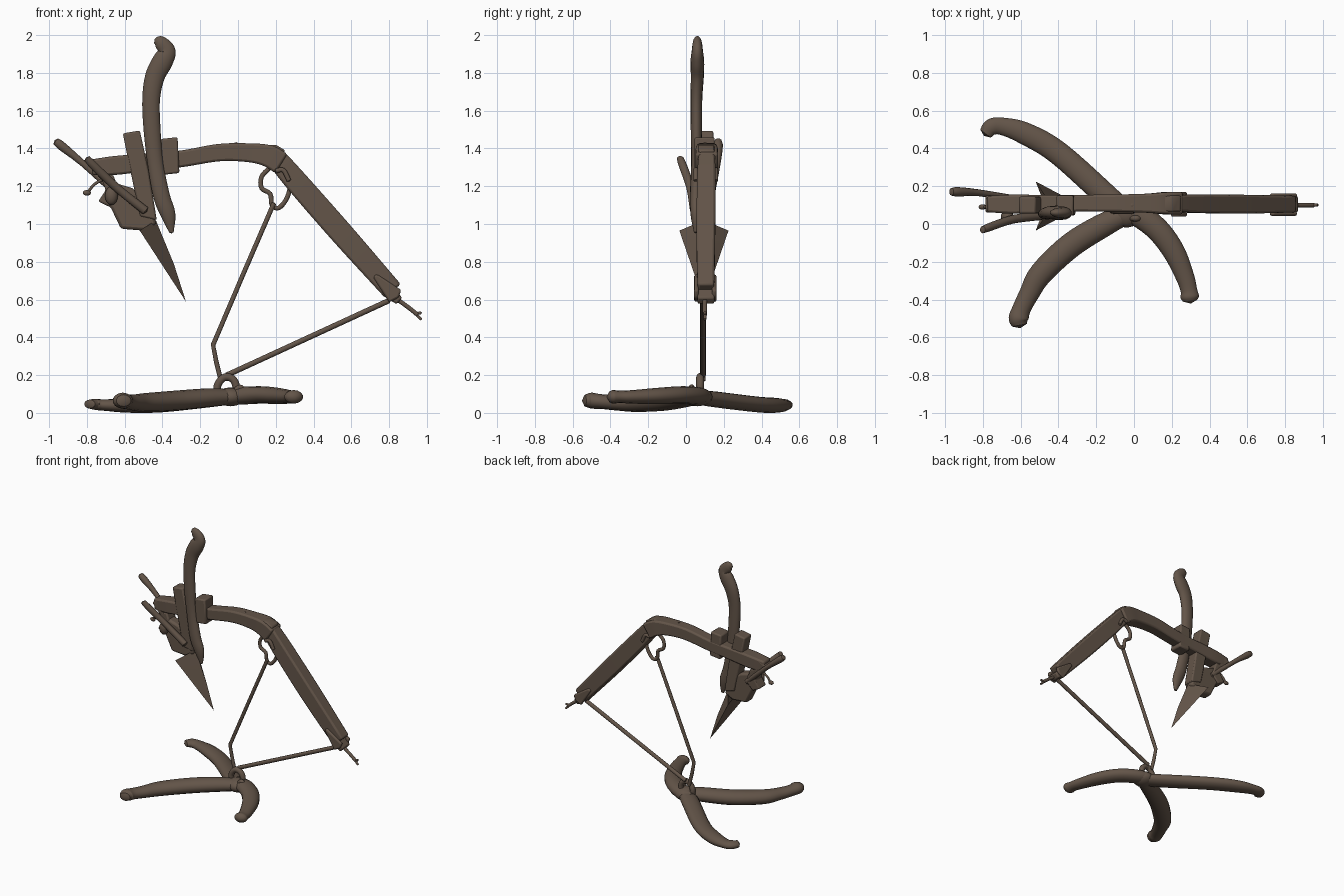
import bpy, bmesh, math
from mathutils import Vector

cube = bpy.data.objects.get("Cube")
if cube:
    bpy.data.objects.remove(cube)

wood = bpy.data.materials.new("weathered_brown")
wood.use_nodes = True
COLOR = (0.125, 0.09, 0.066, 1)
wood.diffuse_color = COLOR
wood.node_tree.nodes["Principled BSDF"].inputs["Base Color"].default_value = COLOR

Y, Z = Vector((0, 1, 0)), Vector((0, 0, 1))


def finish(name, bm, bevel=0):
    bmesh.ops.recalc_face_normals(bm, faces=bm.faces)
    mesh = bpy.data.meshes.new(name)
    bm.to_mesh(mesh)
    bm.free()
    mesh.materials.append(wood)
    mesh.shade_smooth()
    mesh.set_sharp_from_angle(angle=math.radians(40))
    obj = bpy.data.objects.new(name, mesh)
    bpy.context.collection.objects.link(obj)
    if bevel:
        mod = obj.modifiers.new("soft_edges", "BEVEL")
        mod.width, mod.segments = bevel, 2


def spline(pts, steps):
    """Catmull-Rom through vectors of any length."""
    pts = [Vector(p) for p in pts]
    ext = [2 * pts[0] - pts[1]] + pts + [2 * pts[-1] - pts[-2]]
    out = []
    for a, b, c, d in zip(ext, ext[1:], ext[2:], ext[3:]):
        for i in range(steps):
            t = i / steps
            out.append(0.5 * (2 * b + (c - a) * t + (2 * a - 5 * b + 4 * c - d) * t * t
                              + (3 * b - a - 3 * c + d) * t ** 3))
    return out + [pts[-1]]


def sweep(name, pts, side, flat=1.0, n=14, steps=5, bevel=0):
    """Sweep a section along (x, y, z, half_width) points; side is the flattened axis."""
    path = spline(pts, steps)
    bm = bmesh.new()
    rings = []
    for i, p in enumerate(path):
        ahead, behind = path[min(i + 1, len(path) - 1)], path[max(i - 1, 0)]
        u = side.cross(Vector(ahead[:3]) - Vector(behind[:3])).normalized()
        w = p[3] * (math.sqrt(2) if n == 4 else 1)
        angles = [math.tau * (k + 0.5) / n for k in range(n)]
        rings.append([bm.verts.new(Vector(p[:3]) + u * math.cos(a) * w
                                   + side * math.sin(a) * w * flat) for a in angles])
    for a, b in zip(rings, rings[1:]):
        for k in range(n):
            bm.faces.new((a[k], a[(k + 1) % n], b[(k + 1) % n], b[k]))
    # Square bars get flat ends, round ones a blunt dome
    for ring, end, inner in ((rings[0], path[0], path[1]), (rings[-1], path[-1], path[-2])):
        if n == 4:
            bm.faces.new(ring)
            continue
        out = (Vector(end[:3]) - Vector(inner[:3])).normalized()
        pole = bm.verts.new(Vector(end[:3]) + out * end[3] * 0.4)
        for k in range(n):
            bm.faces.new((ring[k], ring[(k + 1) % n], pole))
    finish(name, bm, bevel)


def cord(name, pts, r, y=0.09, steps=1):
    """Round rod through (x, z) points in one upright plane."""
    sweep(name, [(x, y, z, r) for x, z in pts], Y, n=10, steps=steps)


def slab(name, outline, y0, y1, bevel=0.01):
    """Extrude an (x, z) outline from y0 to y1."""
    bm = bmesh.new()
    face = bm.faces.new([bm.verts.new((x, y0, z)) for x, z in outline])
    ext = bmesh.ops.extrude_face_region(bm, geom=[face])
    bmesh.ops.translate(bm, vec=(0, y1 - y0, 0),
                        verts=[v for v in ext["geom"] if isinstance(v, bmesh.types.BMVert)])
    finish(name, bm, bevel)


def ball(name, loc, r):
    bm = bmesh.new()
    bmesh.ops.create_uvsphere(bm, u_segments=14, v_segments=8, radius=1)
    for v in bm.verts:
        v.co = Vector([c * s for c, s in zip(v.co, r)]) + Vector(loc)
    finish(name, bm)


# Curved horn feet
sweep("back_foot", [(0.0, 0.03, 0.085, .05), (-.12, .125, .075, .064), (-.4, .375, .045, .064),
                    (-.58, .48, .04, .06), (-.7, .517, .041, .047), (-.755, .512, .045, .045),
                    (-.785, .478, .047, .036)], Z, flat=0.65)
sweep("right_foot", [(-.02, .06, .085, .05), (-.15, .0, .08, .064), (-.33, -.11, .065, .068),
                     (-.49, -.26, .055, .064), (-.555, -.37, .055, .054), (-.595, -.45, .06, .05),
                     (-.61, -.5, .065, .054), (-.605, -.535, .065, .04)], Z, flat=0.78)
sweep("left_foot", [(-.12, .09, .085, .05), (0, .06, .09, .064), (.12, -.025, .095, .064),
                    (.21, -.145, .09, .06), (.27, -.28, .085, .05), (.29, -.35, .085, .045),
                    (.295, -.385, .085, .05), (.298, -.405, .085, .04)], Z, flat=0.72)
ball("foot_hub", (-.04, .06, .085), (.08, .08, .05))

# Rings on the hub
cord("hub_ring", [(-.105, .09), (-.11, .14), (-.085, .18), (-.055, .19), (-.025, .175),
                  (-.01, .14), (-.015, .09)], 0.021, 0.075, 4)
cord("hub_loop", [(-.02, .1), (0, .13), (.02, .13), (.04, .09)], 0.016, 0.03, 4)

# Ropes between the hub and the beam
cord("upright_rope", [(.19, 1.11), (.03, .74), (-.132, .36), (-.115, .27), (-.09, .17)], 0.013)
cord("slanted_rope", [(-.06, .2), (-.03, .213), (.8, .595)], 0.015)
cord("hanging_loop", [(.17, 1.3), (.125, 1.25), (.125, 1.19), (.17, 1.16), (.18, 1.1),
                      (.215, 1.085), (.255, 1.13), (.275, 1.2), (.25, 1.26)], 0.013, 0.1, 4)
for y in (.052, .157):
    cord("beam_binding", [(.2, 1.28), (.24, 1.285), (.27, 1.23)], 0.013, y, 4)

# Bent beam
sweep("upper_beam", [(-.775, .105, 1.3, .042), (-.65, .105, 1.31, .05), (-.5, .107, 1.325, .047),
                     (-.3, .11, 1.345, .044), (-.1, .11, 1.378, .046), (.06, .11, 1.377, .05),
                     (.16, .11, 1.36, .058), (.23, .11, 1.32, .06)],
      Y, n=4, bevel=0.012)
sweep("lower_beam", [(.19, .11, 1.365, .052), (.3, .108, 1.235, .06), (.55, .105, .95, .062),
                     (.82, .105, .645, .055)], Y, flat=0.8, n=4, bevel=0.012)
slab("bend_cap", [(.1, 1.415), (.2, 1.42), (.25, 1.39), (.235, 1.34), (.16, 1.36)], .065, .15)
cord("beam_peg", [(-.01, 1.4), (-.01, 1.43)], 0.008, .1)

# Clamp and forked tail at the low end
for y in (.055, .15):
    slab("end_cheek", [(.715, .72), (.735, .735), (.865, .65), (.85, .61), (.8, .585)],
         y - .012, y + .012)
slab("end_wedge", [(.77, .62), (.84, .575), (.87, .61), (.81, .67)], .06, .15)
cord("tail_cord", [(.83, .61), (.9, .56), (.95, .52)], .012, .1, 3)
for tip in ((.97, .53), (.97, .495)):
    cord("tail_fork", [(.94, .525), tip], .008, .1)

# Collar, upright wedge and front hook on the beam
slab("beam_collar", [(-.41, 1.45), (-.32, 1.46), (-.31, 1.27), (-.4, 1.26)], .045, .152)
slab("upright_wedge", [(-.61, 1.48), (-.52, 1.495), (-.47, 1.27), (-.43, 1.02), (-.52, 1.04)],
     .055, .145)
slab("beam_tip", [(-.79, 1.31), (-.73, 1.35), (-.68, 1.34), (-.68, 1.25), (-.72, 1.23)],
     .06, .15)
slab("tip_bracket", [(-.73, 1.26), (-.66, 1.26), (-.62, 1.15), (-.68, 1.09), (-.74, 1.12),
                     (-.7, 1.18)], .06, .15)

# Tall curved handle
sweep("horn_handle", [(-.435, .06, 1.975, .02), (-.41, .06, 1.96, .037), (-.375, .06, 1.915, .046),
                      (-.4, .06, 1.86, .056), (-.44, .06, 1.78, .053), (-.46, .055, 1.66, .048),
                      (-.455, .055, 1.5, .046), (-.437, .055, 1.32, .043),
                      (-.405, .05, 1.15, .045), (-.37, .05, 1.05, .04), (-.352, .05, .955, .012)],
      Y, flat=0.65)

# Share body with slanted rods
slab("share_body", [(-.72, 1.14), (-.67, 1.08), (-.62, .975), (-.5, .965), (-.43, 1.0),
                    (-.46, 1.1), (-.56, 1.19), (-.66, 1.22)], .06, .14, 0.015)
sweep("back_rod", [(-.965, .17, 1.438, .02), (-.93, .17, 1.41, .025), (-.82, .165, 1.32, .018),
                   (-.62, .13, 1.14, .02)], Y, n=10, steps=3)
sweep("front_rod", [(-.8, -.03, 1.347, .019), (-.76, -.015, 1.305, .023), (-.64, .025, 1.19, .023),
                    (-.49, .045, 1.07, .024)], Y, n=10, steps=3)
ball("rod_knob", (-.67, .04, 1.15), (.035, .03, .05))
cord("side_twig", [(-.69, 1.25), (-.76, 1.21), (-.8, 1.16)], .008, .09, 3)
ball("twig_bud", (-.8, .09, 1.165), (.022, .014, .015))

# Winged pointed share, slightly bowed along the ridge
bm = bmesh.new()
tip, ridge, bow, back, near, far = [bm.verts.new(p) for p in (
    (-.275, .095, .588), (-.435, .095, 1.02), (-.34, .095, .79), (-.47, .095, .95),
    (-.52, -.035, .965), (-.52, .225, .965))]
for wing in (near, far):
    bm.faces.new((tip, bow, wing))
    bm.faces.new((bow, ridge, wing))
    bm.faces.new((tip, wing, back))
    bm.faces.new((ridge, back, wing))
finish("pointed_share", bm)
